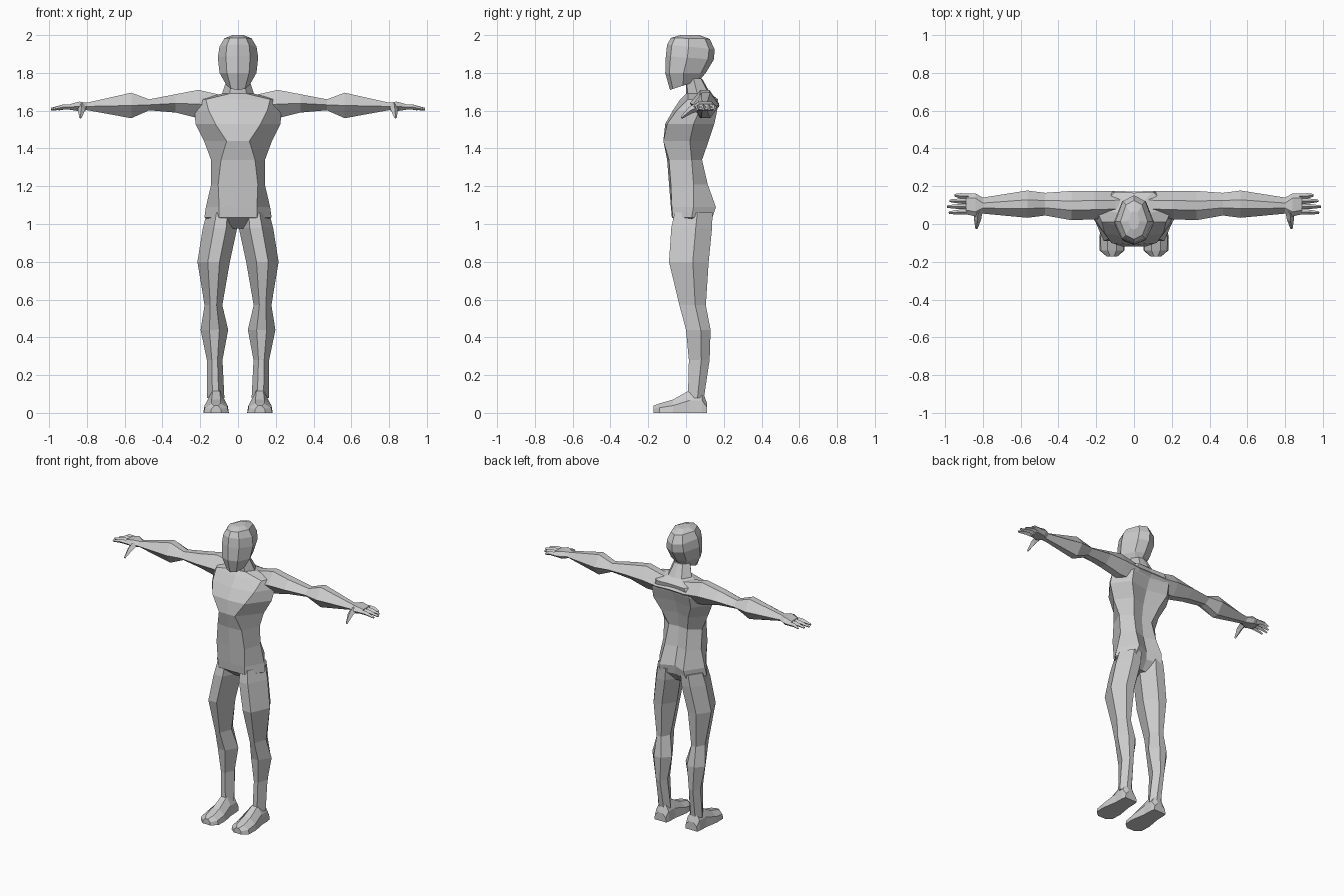
import bpy
import bmesh
from mathutils import Vector


def loft(name, rings, mirror=False, cap_start=True):
    """Skin a stack of equal-length point rings; optionally mirror across x."""
    bm = bmesh.new()
    vs = [[bm.verts.new(p) for p in r] for r in rings]
    n = len(vs[0])
    for a, b in zip(vs, vs[1:]):
        for i in range(n):
            j = (i + 1) % n
            bm.faces.new((a[i], a[j], b[j], b[i]))
    if cap_start:
        bm.faces.new(vs[0][::-1])
    bm.faces.new(vs[-1])
    bmesh.ops.recalc_face_normals(bm, faces=bm.faces)
    me = bpy.data.meshes.new(name)
    bm.to_mesh(me)
    bm.free()
    ob = bpy.data.objects.new(name, me)
    bpy.context.collection.objects.link(ob)
    if mirror:
        ob.modifiers.new("Mirror", 'MIRROR')
    return ob


def symmetric(half):
    """Complete a half outline running from front centre to back centre."""
    return half + [(-x, y, z) for x, y, z in half[-2:0:-1]]


def hexagon(u0, u1, v0, v1, flat, mid=0.5):
    """Six-sided section: points at both u ends, narrow flats at the v ends."""
    c, w, m = (u0 + u1) / 2, (u1 - u0) * flat, v0 + (v1 - v0) * mid
    return [(u0, m), (c - w, v0), (c + w, v0), (u1, m), (c + w, v1), (c - w, v1)]


# Torso and neck: z, front y, front corner, side, back corner, back y
torso = [
    (0.975, 0.00, 0.03, 0.00, 0.05, 0.03, 0.03, 0.08, 0.08),
    (1.035, -0.075, 0.10, -0.07, 0.178, 0.03, 0.10, 0.14, 0.12),
    (1.09, -0.08, 0.10, -0.075, 0.17, 0.04, 0.09, 0.158, 0.12),
    (1.21, -0.09, 0.105, -0.08, 0.142, 0.04, 0.08, 0.115, 0.09),
    (1.34, -0.10, 0.09, -0.09, 0.143, 0.03, 0.07, 0.085, 0.075),
    (1.44, -0.12, 0.06, -0.12, 0.18, 0.02, 0.10, 0.12, 0.09),
    (1.53, -0.11, 0.12, -0.10, 0.225, 0.04, 0.14, 0.15, 0.12),
    (1.60, -0.07, 0.155, -0.05, 0.23, 0.07, 0.14, 0.165, 0.15),
    (1.66, -0.03, 0.17, 0.01, 0.20, 0.08, 0.10, 0.17, 0.165),
    (1.69, 0.00, 0.045, 0.01, 0.085, 0.06, 0.05, 0.12, 0.13),
    (1.77, 0.00, 0.03, 0.00, 0.058, 0.04, 0.03, 0.08, 0.085),
]
loft("torso", [symmetric([(0, f, z), (a, b, z), (c, d, z), (e, g, z), (0, k, z)])
               for z, f, a, b, c, d, e, g, k in torso])

# Head: front z, back z, front y, back y, half width
head = [
    (1.71, 1.76, -0.085, 0.07, 0.06),
    (1.80, 1.80, -0.11, 0.105, 0.098),
    (1.89, 1.87, -0.107, 0.147, 0.107),
    (1.95, 1.925, -0.10, 0.152, 0.098),
    (1.985, 1.98, -0.08, 0.125, 0.072),
    (2.00, 2.00, -0.03, 0.07, 0.03),
]
rings = []
for zf, zb, yf, yb, w in head:
    steps = [(0, 0), (0.6, 0.1), (1, 0.45), (0.6, 0.88), (0, 1)]
    rings.append(symmetric([(w * s, yf + (yb - yf) * t, zf + (zb - zf) * t) for s, t in steps]))
loft("head", rings)

# Legs: z, inner x, outer x, front y, back y
legs = [
    (1.06, 0.005, 0.165, -0.06, 0.14),
    (0.98, 0.004, 0.186, -0.078, 0.138),
    (0.80, 0.043, 0.215, -0.09, 0.12),
    (0.57, 0.083, 0.177, -0.035, 0.105),
    (0.44, 0.052, 0.198, 0.00, 0.13),
    (0.28, 0.082, 0.165, 0.015, 0.125),
    (0.08, 0.072, 0.165, 0.01, 0.095),
]
loft("leg", [[(x, y, z) for x, y in hexagon(xi, xo, yf, yb, 0.18, 0.6)]
             for z, xi, xo, yf, yb in legs], True)

# Feet: y, half width, height
feet = [(0.11, 0.045, 0.055), (0.085, 0.05, 0.12), (0.02, 0.052, 0.12),
        (-0.07, 0.068, 0.07), (-0.14, 0.066, 0.05), (-0.172, 0.028, 0.038)]
loft("foot", [[(0.116 + s * w, y, h * t) for s, t in
               ((-1, 0), (1, 0), (0.9, 0.55), (0.35, 1), (-0.35, 1), (-0.9, 0.55))]
              for y, w, h in feet], True)

# Shoulders, arms and palms: x, front y, back y, bottom z, top z
arms = [
    (0.00, 0.04, 0.172, 1.58, 1.67),
    (0.10, 0.03, 0.175, 1.56, 1.685),
    (0.21, 0.025, 0.175, 1.56, 1.71),
    (0.33, 0.02, 0.175, 1.59, 1.687),
    (0.47, 0.045, 0.165, 1.602, 1.66),
    (0.565, 0.033, 0.177, 1.56, 1.695),
    (0.80, 0.055, 0.14, 1.603, 1.642),
    (0.84, 0.04, 0.162, 1.597, 1.648),
    (0.89, 0.052, 0.16, 1.605, 1.634),
]
loft("arm", [[(x, y, z) for y, z in hexagon(yf, yb, zb, zt, 0.16 if x < 0.82 else 0.3)]
             for x, yf, yb, zb, zt in arms], True, cap_start=False)


def digit(name, points, radii):
    """Tapered four-sided finger along a short path."""
    d = (Vector(points[-1]) - Vector(points[0])).normalized()
    side = d.cross(Vector((0, 0, 1))).normalized()
    up = side.cross(d)
    loft(name, [[Vector(p) + r * (a * side + b * up) for a, b in
                 ((1, 0), (0, 1), (-1, 0), (0, -1))] for p, r in zip(points, radii)], True)


# Fingers and thumb
for y0, y1, tip in ((0.066, 0.06, 0.98), (0.093, 0.092, 0.99),
                    (0.12, 0.123, 0.975), (0.146, 0.152, 0.95)):
    digit("finger", [(0.86, y0, 1.619), (0.92, (y0 + y1) / 2, 1.62), (tip, y1, 1.608)],
          (0.015, 0.014, 0.007))
digit("thumb", [(0.825, 0.07, 1.622), (0.828, 0.025, 1.603), (0.834, -0.025, 1.562)],
      (0.024, 0.019, 0.006))
